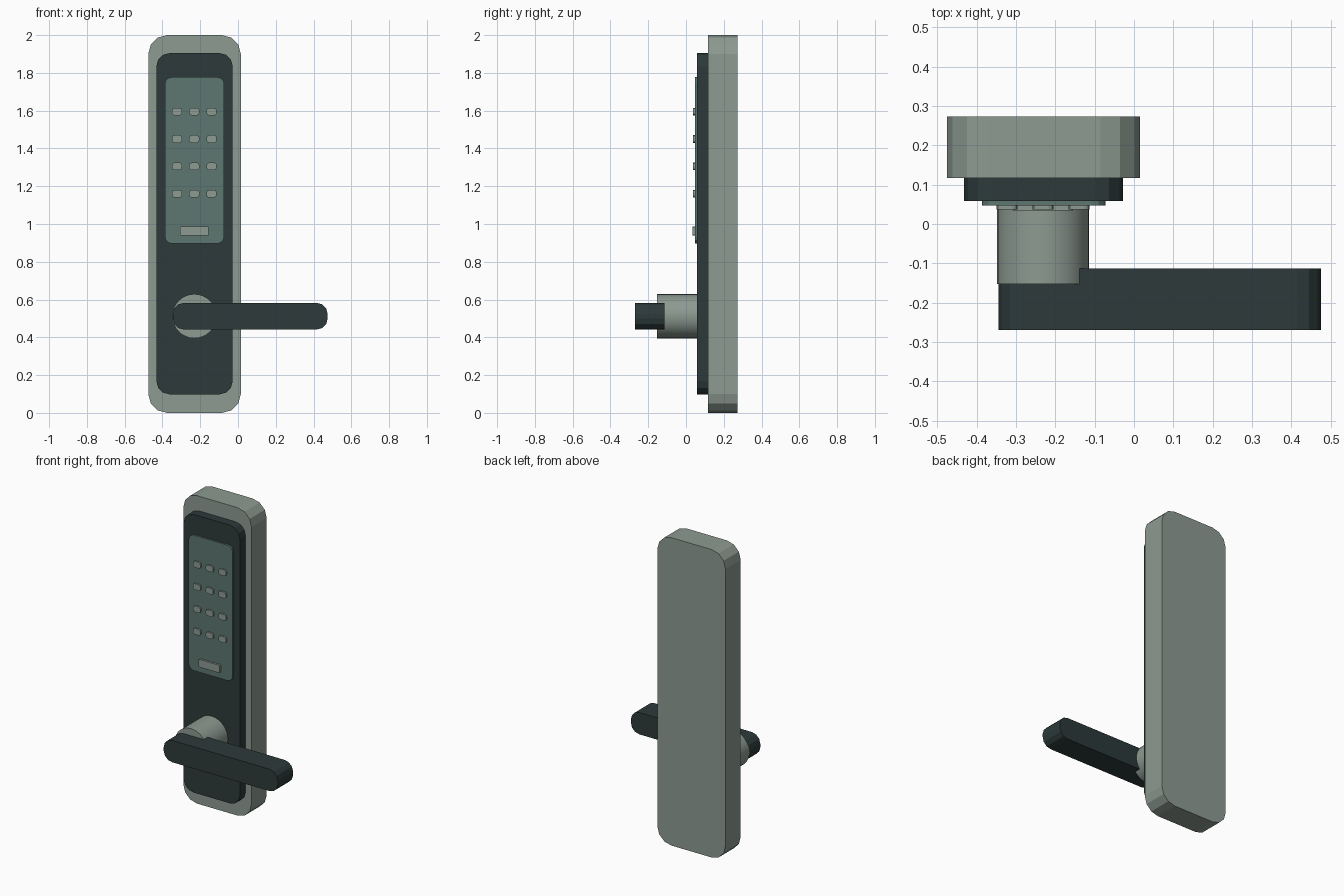
import bpy, bmesh, math
from mathutils import Matrix, Vector

cube = bpy.data.objects.get("Cube")
if cube:
    bpy.data.objects.remove(cube, do_unlink=True)


def material(name, rgb):
    m = bpy.data.materials.new(name)
    m.use_nodes = True
    m.diffuse_color = (*rgb, 1)
    m.node_tree.nodes["Principled BSDF"].inputs["Base Color"].default_value = (*rgb, 1)
    return m


metal = material("grey green metal", (0.265, 0.325, 0.285))
dark = material("dark slate", (0.026, 0.042, 0.042))
glass = material("teal panel", (0.109, 0.181, 0.165))


def finish(name, bm, mat):
    bmesh.ops.recalc_face_normals(bm, faces=bm.faces[:])
    mesh = bpy.data.meshes.new(name)
    bm.to_mesh(mesh)
    bm.free()
    mesh.materials.append(mat)
    obj = bpy.data.objects.new(name, mesh)
    bpy.context.collection.objects.link(obj)
    return obj


def rounded_slab(name, mat, x, z, y, radius, steps=3):
    """Rounded rectangle in the XZ plane, extruded along y."""
    bm = bmesh.new()
    corners = [(x[1], z[1], -1, -1), (x[0], z[1], 1, -1),
               (x[0], z[0], 1, 1), (x[1], z[0], -1, 1)]
    ring = []
    for i, (cx, cz, sx, sz) in enumerate(corners):
        for k in range(steps + 1):
            a = math.pi / 2 * (i + k / steps)
            ring.append(bm.verts.new((cx + radius * (sx + math.cos(a)), y[0],
                                      cz + radius * (sz + math.sin(a)))))
    face = bm.faces.new(ring)
    out = bmesh.ops.extrude_face_region(bm, geom=[face], use_keep_orig=True)
    moved = [g for g in out["geom"] if isinstance(g, bmesh.types.BMVert)]
    bmesh.ops.translate(bm, verts=moved, vec=(0, y[1] - y[0], 0))
    return finish(name, bm, mat)


# Stacked plates
rounded_slab("back_plate", metal, (-0.475, 0.015), (0, 2), (0.117, 0.273), 0.1)
rounded_slab("front_plate", dark, (-0.432, -0.028), (0.098, 1.905), (0.059, 0.117), 0.07)
rounded_slab("keypad_panel", glass, (-0.387, -0.073), (0.897, 1.777), (0.047, 0.059), 0.035)

# Keypad buttons and the bar below them
for row in range(4):
    for col in range(3):
        cx, cz = -0.323 + 0.0915 * col, 1.595 - 0.145 * row
        rounded_slab(f"button_{row + 1}_{col + 1}", metal, (cx - 0.027, cx + 0.027),
                     (cz - 0.02, cz + 0.02), (0.037, 0.047), 0.013, 2)
rounded_slab("keypad_bar", metal, (-0.307, -0.155), (0.938, 0.988), (0.034, 0.047), 0.004, 1)

# Round handle hub
bm = bmesh.new()
bmesh.ops.create_cone(bm, cap_ends=True, segments=32, radius1=0.117, radius2=0.117,
                      depth=0.212,
                      matrix=Matrix.Translation((-0.231, -0.047, 0.512))
                      @ Matrix.Rotation(math.pi / 2, 4, "X"))
hub = finish("handle_hub", bm, metal)
bpy.ops.object.select_all(action="DESELECT")
hub.select_set(True)
bpy.context.view_layer.objects.active = hub
bpy.ops.object.shade_smooth_by_angle(angle=math.radians(35))

# Lever
rounded_slab("lever_handle", dark, (-0.345, 0.475), (0.441, 0.583), (-0.27, -0.113), 0.06)
